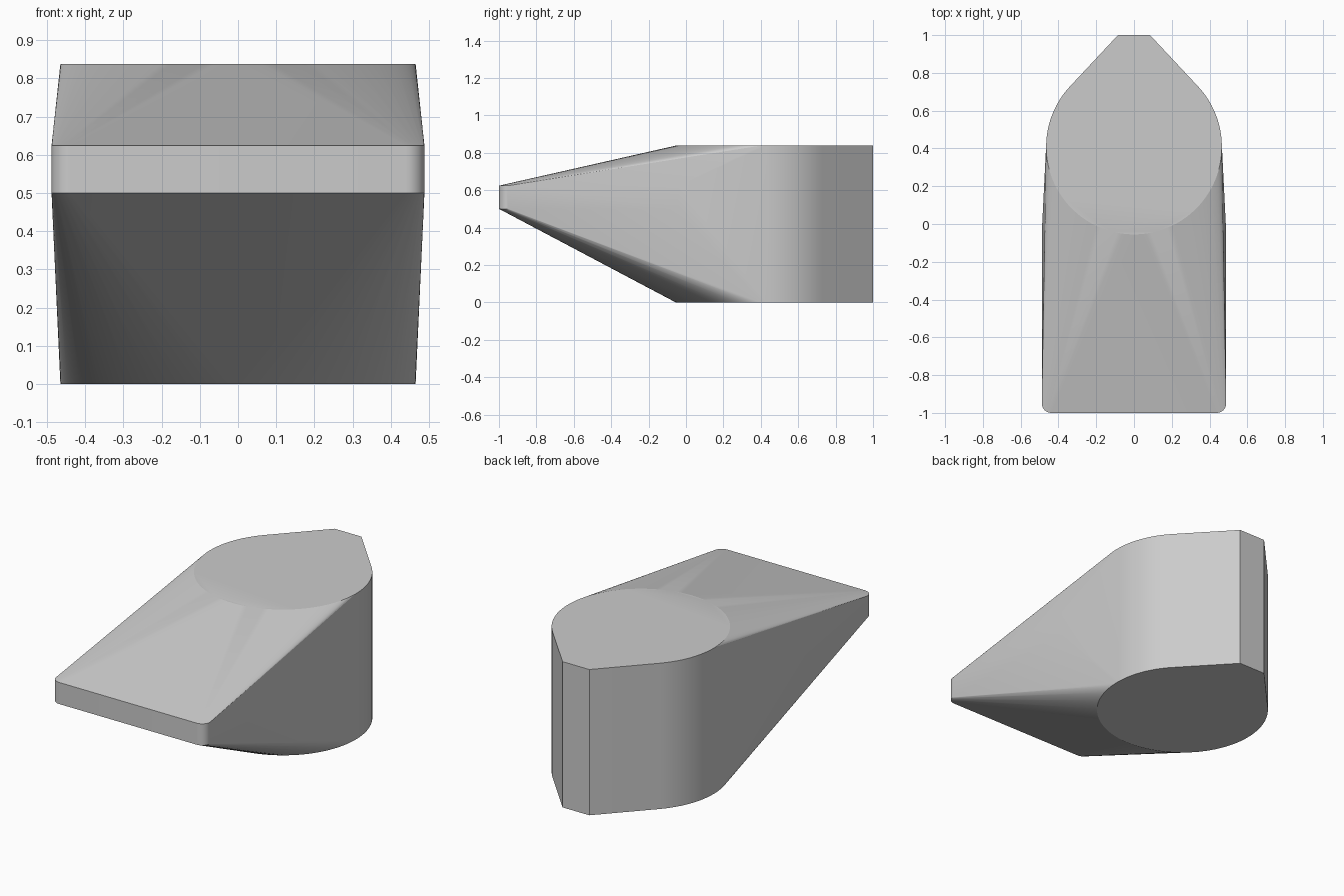
import bpy, bmesh
from math import sin, cos, pi, radians

if "Cube" in bpy.data.objects:
    bpy.data.objects.remove(bpy.data.objects["Cube"])


def arc(cx, cy, r, start, end, n):
    angles = [start + (end - start) * i / n for i in range(n + 1)]
    return [(cx + r * cos(a), cy + r * sin(a)) for a in angles]


def add_outline(bm, outline, *heights):
    for z in heights:
        for x, y in outline:
            bm.verts.new((x, y, z))


bm = bmesh.new()

# Round body with a blunt tapered nose at the back
body = arc(0, 0.41, 0.465, radians(137), radians(403), 72)
body += [(0.085, 1.0), (-0.085, 1.0)]
add_outline(bm, body, 0.0, 0.838)

# Thin front plate with rounded front corners
r = 0.05
plate = arc(-0.488 + r, -1 + r, r, pi, 1.5 * pi, 8)
plate += arc(0.488 - r, -1 + r, r, 1.5 * pi, 2 * pi, 8)
plate += [(0.488, -0.04), (-0.488, -0.04)]
add_outline(bm, plate, 0.5, 0.624)

# Wrap both outlines in one skin, then merge the flat faces
hull = bmesh.ops.convex_hull(bm, input=bm.verts)
loose = [v for v in bm.verts if not v.link_faces]
bmesh.ops.delete(bm, geom=loose, context='VERTS')
bmesh.ops.dissolve_limit(bm, angle_limit=radians(0.2),
                         verts=bm.verts, edges=bm.edges)
bmesh.ops.recalc_face_normals(bm, faces=bm.faces)

mesh = bpy.data.meshes.new("wedge_body")
bm.to_mesh(mesh)
bm.free()
wedge = bpy.data.objects.new("wedge_body", mesh)
bpy.context.collection.objects.link(wedge)
bpy.context.view_layer.objects.active = wedge
wedge.select_set(True)
bpy.ops.object.shade_smooth_by_angle(angle=radians(12))
